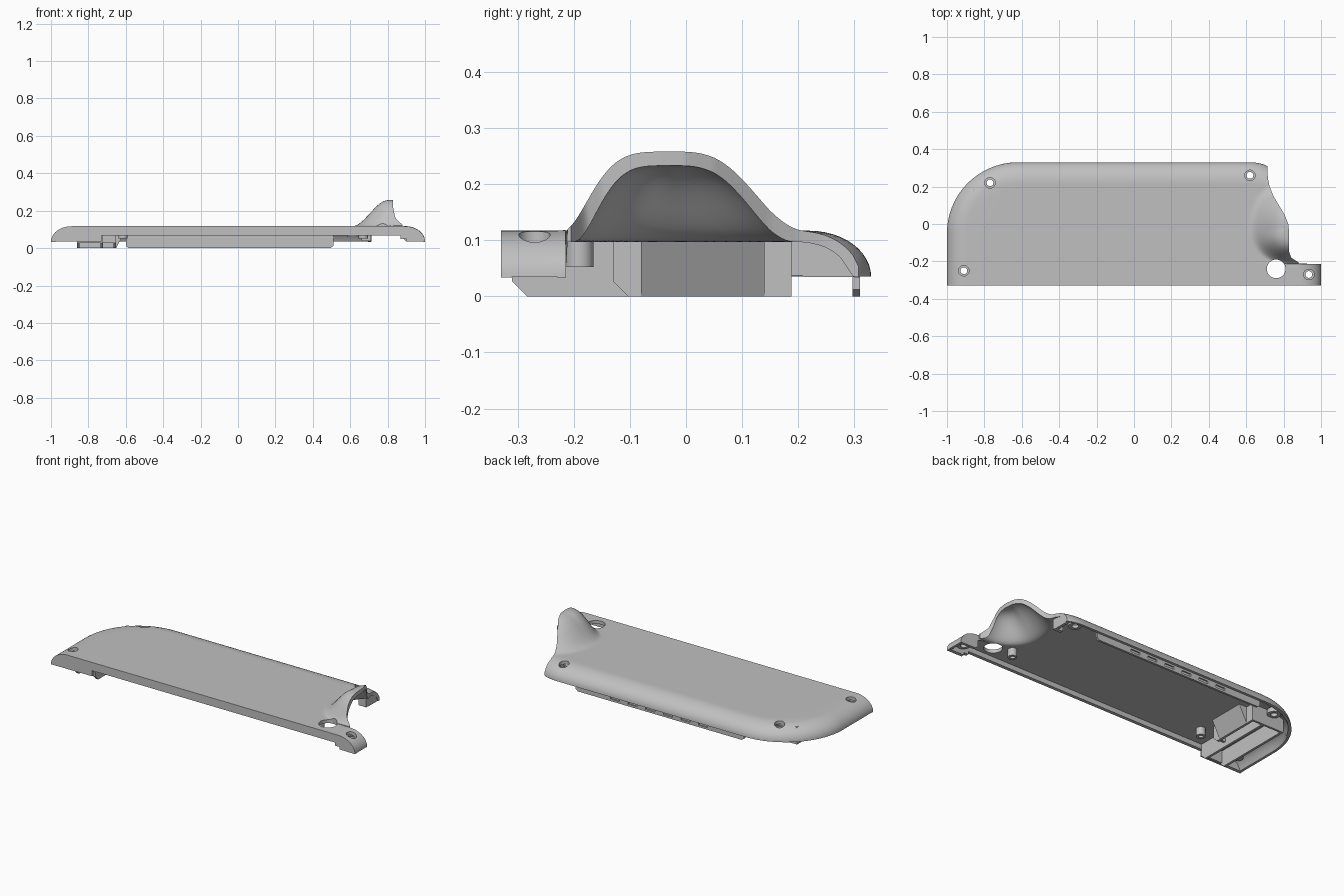
import bpy, bmesh, math
from mathutils import Vector

cube = bpy.data.objects.get("Cube")
if cube:
    bpy.data.objects.remove(cube, do_unlink=True)

grey = bpy.data.materials.new("plain_grey")
grey.use_nodes = True
grey.diffuse_color = (0.53, 0.53, 0.53, 1)
grey.node_tree.nodes["Principled BSDF"].inputs["Base Color"].default_value = (0.53, 0.53, 0.53, 1)

BASE, TOP, ROUND, WALL = 0.035, 0.117, 0.11, 0.02


def add(name, bm):
    bmesh.ops.recalc_face_normals(bm, faces=bm.faces)
    mesh = bpy.data.meshes.new(name)
    bm.to_mesh(mesh)
    bm.free()
    obj = bpy.data.objects.new(name, mesh)
    bpy.context.collection.objects.link(obj)
    mesh.materials.append(grey)
    return obj


def prism(name, points, depth):
    """Extrude a closed outline of 3D points along a vector."""
    bm = bmesh.new()
    face = bm.faces.new([bm.verts.new(p) for p in points])
    new = bmesh.ops.extrude_face_region(bm, geom=[face], use_keep_orig=True)["geom"]
    moved = [g for g in new if isinstance(g, bmesh.types.BMVert)]
    bmesh.ops.translate(bm, verts=moved, vec=Vector(depth))
    return add(name, bm)


def box(name, x0, x1, y0, y1, z0, z1):
    outline = [(x0, y0, z0), (x1, y0, z0), (x1, y1, z0), (x0, y1, z0)]
    return prism(name, outline, (0, 0, z1 - z0))


def cylinder(name, x, y, z0, z1, r):
    pts = [(x + r * math.cos(a * math.tau / 32), y + r * math.sin(a * math.tau / 32), z0)
           for a in range(32)]
    return prism(name, pts, (0, 0, z1 - z0))


def select(obj):
    bpy.ops.object.select_all(action="DESELECT")
    obj.select_set(True)
    bpy.context.view_layer.objects.active = obj


def cut(obj, cutters):
    select(obj)
    for cutter in cutters:
        mod = obj.modifiers.new("cut", "BOOLEAN")
        mod.operation, mod.solver, mod.object = "DIFFERENCE", "EXACT", cutter
        bpy.ops.object.modifier_apply(modifier=mod.name)


def smooth(obj):
    select(obj)
    bpy.ops.object.shade_smooth_by_angle(angle=math.radians(35))


# Outline and height of the cover
RIM = [(-0.205, 0.88), (-0.18, 0.84), (-0.15, 0.83), (-0.05, 0.83), (0, 0.825), (0.05, 0.805),
       (0.1, 0.775), (0.15, 0.745), (0.2, 0.725), (0.25, 0.715), (0.33, 0.715)]


def left_x(y):
    return -1 if y < -0.05 else -0.62 - math.sqrt(max(0, 0.38 ** 2 - (y + 0.05) ** 2))


def right_x(y):
    if y < -0.213:
        return 1
    x = RIM[0][1]
    for (ya, xa), (yb, xb) in zip(RIM, RIM[1:]):
        if ya <= y <= yb:
            x = xa + (xb - xa) * (y - ya) / (yb - ya)
    return min(x, 0.62 + math.sqrt(max(0, 0.33 - y) / 2.2))


def rounded(d, inset=0):
    """Height of the rounded edge at distance d, or of its inside when inset."""
    t = min(1, max(0, (d - inset) / (ROUND - inset)))
    return BASE + (TOP - inset - BASE) * math.sqrt(max(0, 1 - (1 - t) ** 2))


def bubble(x, y, inset=0):
    dx = max(0, 0.83 - x) / (0.22 - inset)
    dy = (y + 0.02) / ((0.27 if y > -0.02 else 0.2) - inset)
    r = math.hypot(dx, dy)
    if r >= 1:
        return 0
    power = (1.2 * dx * dx + (1.4 if dy > 0 else 2.2) * dy * dy) / max(r * r, 1e-9)
    return (0.141 - inset * 0.25) / 2 * (1 + math.cos(math.pi * r ** max(power, 1)))


def height(x, y, inset=0):
    back = 0.33 - 2.2 * max(0, x - 0.62) ** 2 - y
    d = min(x + 1, back, 1 - x)
    if x < -0.62 and y > -0.05:
        d = min(d, 0.38 - math.hypot(x + 0.62, y + 0.05))
    return rounded(d, inset) + bubble(x, y, inset)


# Closed cover shell: an outer and an inner grid joined round the border
arc = [ROUND * (1 - math.cos(k * math.pi / 24)) for k in range(13)]
rows = [-0.33, -0.3, -0.27, -0.24, -0.215, -0.211]
rows += [-0.205 + 0.425 * k / 60 for k in range(60)] + [0.33 - a for a in reversed(arc)]
bm = bmesh.new()
outer, inner = [], []
for y in rows:
    lo, hi = left_x(y), right_x(y)
    start, split = lo + ROUND, hi - 0.34
    xs = [lo + a for a in arc]
    xs += [start + (split - start) * k / 20 for k in range(1, 21)]
    xs += [split + (0.34 - ROUND) * k / 24 for k in range(1, 25)]
    xs += [hi - a for a in reversed(arc[:-1])]
    outer.append([bm.verts.new((x, y, height(x, y))) for x in xs])
    inner.append([bm.verts.new((x, y, height(x, y, WALL))) for x in xs])
last = len(outer[0]) - 1
for grid in (outer, inner):
    for low, high in zip(grid, grid[1:]):
        for i in range(last):
            bm.faces.new((low[i], low[i + 1], high[i + 1], high[i]))
for j in range(len(rows) - 1):
    for i in (0, last):
        bm.faces.new((outer[j][i], outer[j + 1][i], inner[j + 1][i], inner[j][i]))
for i in range(last):
    for j in (0, -1):
        bm.faces.new((outer[j][i], outer[j][i + 1], inner[j][i + 1], inner[j][i]))
bmesh.ops.remove_doubles(bm, verts=bm.verts, dist=1e-5)
cover = add("cover", bm)

# Screw seats with stepped holes, plus the round opening
screws = [(-0.77, 0.22), (-0.91, -0.25), (0.62, 0.26), (0.935, -0.27)]
cutters = [cylinder("opening_cutter", 0.76, -0.24, -0.1, 0.3, 0.05)]
for n, (x, y) in enumerate(screws):
    pair = [cylinder("screw_cutter", x, y, -0.1, 0.3, 0.018),
            cylinder("seat_cutter", x, y, 0.078, 0.3, 0.028)]
    seat = cylinder(f"screw_seat_{n + 1}", x, y, 0.06, 0.086, 0.036)
    cut(seat, pair)
    smooth(seat)
    cutters += pair
cut(cover, cutters)
smooth(cover)

# Front wall with a raised middle edge, and the wall behind the left arm
ends = [(-1 + a, rounded(a) - 0.001) for a in arc]
ends_right = [(-x, z) for x, z in reversed(ends)]
wall = ends + ends_right + [(0.9, BASE), (0.9, 0.05), (0.87, 0.05), (0.87, 0.068),
                            (-0.73, 0.068), (-0.73, BASE)]
prism("front_wall", [(x, -0.33, z) for x, z in wall], (0, 0.02, 0))
arm = [(0.885, TOP - 0.001)] + ends_right + [(0.9, BASE), (0.885, 0.05)]
prism("arm_wall", [(x, -0.23, z) for x, z in arm], (0, 0.016, 0))

# Rib closing the cut end of the back edge
rib = [(0.2, BASE + 0.025)] + [(0.31 - a, rounded(a) - 0.001) for a in reversed(arc)]
rib += [(0.208, BASE), (0.208, BASE + 0.025)]
prism("end_rib", [(0.695, y, z) for y, z in rib], (0.016, 0, 0))
box("locating_tab", 0.66, 0.711, 0.188, 0.208, 0.037, 0.1)

# Back skirt with shallow vent slots
skirt = prism("back_skirt", [(x, 0.297, z) for x, z in [
    (-0.6, 0.068), (-0.6, 0.012), (-0.585, 0), (0.495, 0), (0.51, 0.012), (0.51, 0.068)]],
    (0, 0.013, 0))
slots = [box("slot_cutter", x - 0.03, x + 0.03, 0.302, 0.33, 0.012, 0.028)
         for x in [-0.33 + 0.116 * k for k in range(6)]]
cut(skirt, slots)

# Inner compartment near the right end
for name, x, y0 in [("compartment_outer_wall", -0.862, -0.31),
                    ("compartment_inner_wall", -0.735, -0.31),
                    ("compartment_side_wall", -0.665, -0.13)]:
    prism(name, [(x, y0, 0.105), (x, y0, 0.027), (x, y0 + 0.027, 0), (x, 0.188, 0),
                 (x, 0.188, 0.105)], (0.014, 0, 0))
box("compartment_end_wall", -0.862, -0.651, 0.175, 0.188, 0, 0.1)
box("compartment_front_wall", -0.862, -0.721, -0.31, -0.297, 0.027, 0.1)
box("compartment_step", -0.735, -0.651, -0.13, -0.117, 0.027, 0.1)
prism("compartment_wedge", [(-0.651, -0.08, 0), (-0.651, -0.08, 0.1), (-0.6, -0.08, 0.1)],
      (0, 0.22, 0))

# Hollow posts
for name, x in [("left_post", 0.67), ("right_post", -0.615)]:
    post = cylinder(name, x, -0.19, 0.052, 0.1, 0.025)
    bore = cylinder("bore_cutter", x, -0.19, 0.03, 0.09, 0.013)
    cut(post, [bore])
    smooth(post)
    cutters.append(bore)

for cutter in cutters + slots:
    bpy.data.objects.remove(cutter, do_unlink=True)
